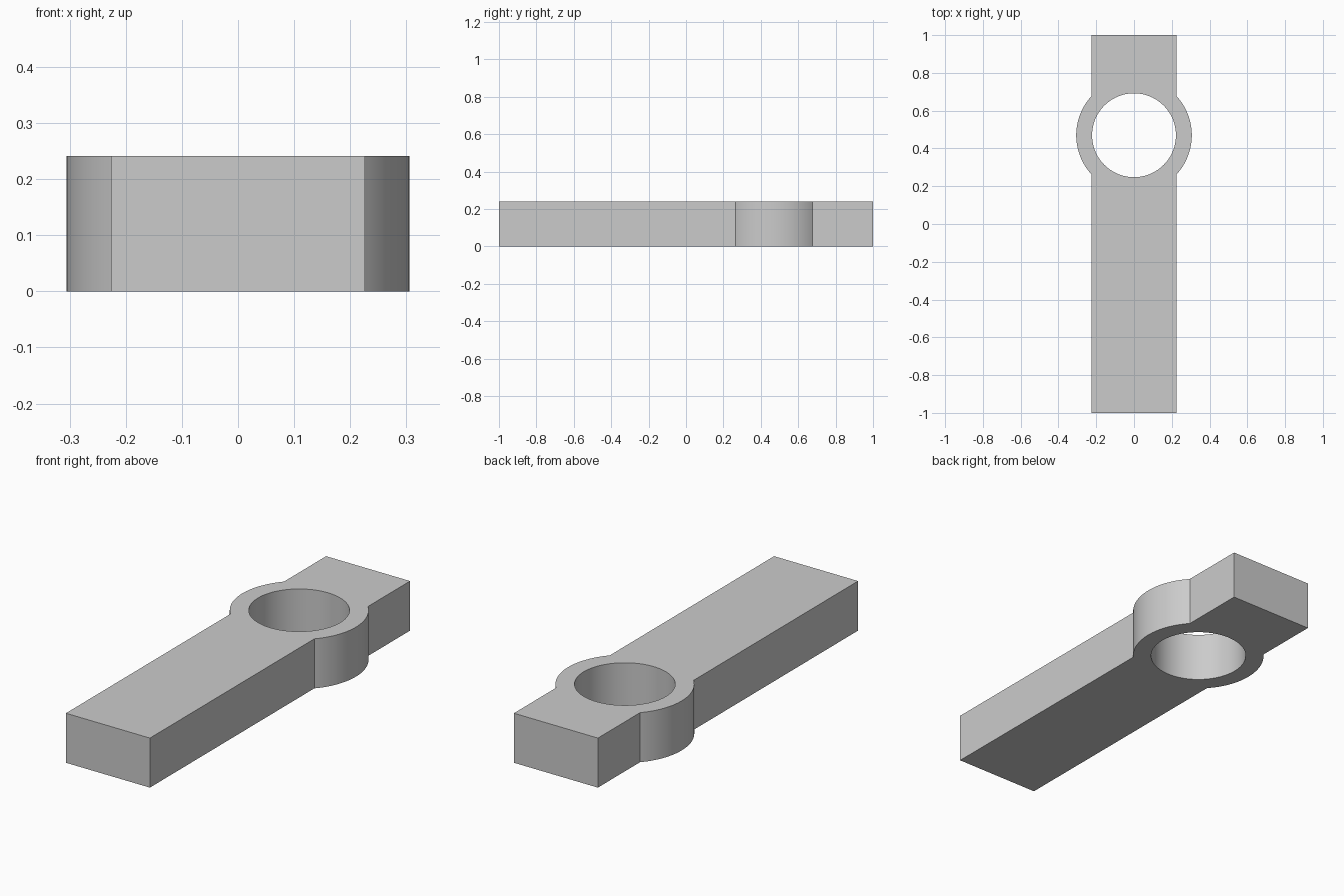
import bpy, bmesh, math

cube = bpy.data.objects.get("Cube")
if cube:
    bpy.data.objects.remove(cube, do_unlink=True)

HALF_W, HEIGHT = 0.226, 0.241
RING_Y, R_OUT, R_IN = 0.47, 0.306, 0.222

# Plain grey material
grey = bpy.data.materials.new("plain grey")
grey.use_nodes = True
colour = (0.6, 0.6, 0.6, 1)
grey.diffuse_color = colour
grey.node_tree.nodes["Principled BSDF"].inputs["Base Color"].default_value = colour


def arc(radius, start, end, steps):
    """Points on a circle around the ring centre."""
    angles = [start + (end - start) * i / steps for i in range(steps + 1)]
    return [(radius * math.cos(a), RING_Y + radius * math.sin(a)) for a in angles]


# Half outline: bar edge, ring bulge, bar end, then back down the hole
meet = math.acos(HALF_W / R_OUT)
half = [(0, -1), (HALF_W, -1)]
half += arc(R_OUT, -meet, meet, 32)
half += [(HALF_W, 1), (0, 1)]
half += arc(R_IN, math.pi / 2, -math.pi / 2, 48)

# Mirror the half, join along the middle and extrude upwards
bm = bmesh.new()
for side in (1, -1):
    points = half if side == 1 else half[::-1]
    bm.faces.new([bm.verts.new((side * x, y, 0)) for x, y in points])
bmesh.ops.remove_doubles(bm, verts=bm.verts[:], dist=0.0001)
raised = bmesh.ops.extrude_face_region(bm, geom=bm.faces[:], use_keep_orig=True)
top = [g for g in raised["geom"] if isinstance(g, bmesh.types.BMVert)]
bmesh.ops.translate(bm, verts=top, vec=(0, 0, HEIGHT))
bmesh.ops.recalc_face_normals(bm, faces=bm.faces[:])

mesh = bpy.data.meshes.new("ring_bar")
bm.to_mesh(mesh)
bm.free()
mesh.materials.append(grey)
bar = bpy.data.objects.new("ring_bar", mesh)
bpy.context.collection.objects.link(bar)

# Smooth the curved walls, keep the corners sharp
bpy.ops.object.select_all(action="DESELECT")
bar.select_set(True)
bpy.context.view_layer.objects.active = bar
bpy.ops.object.shade_smooth_by_angle(angle=math.radians(25))
